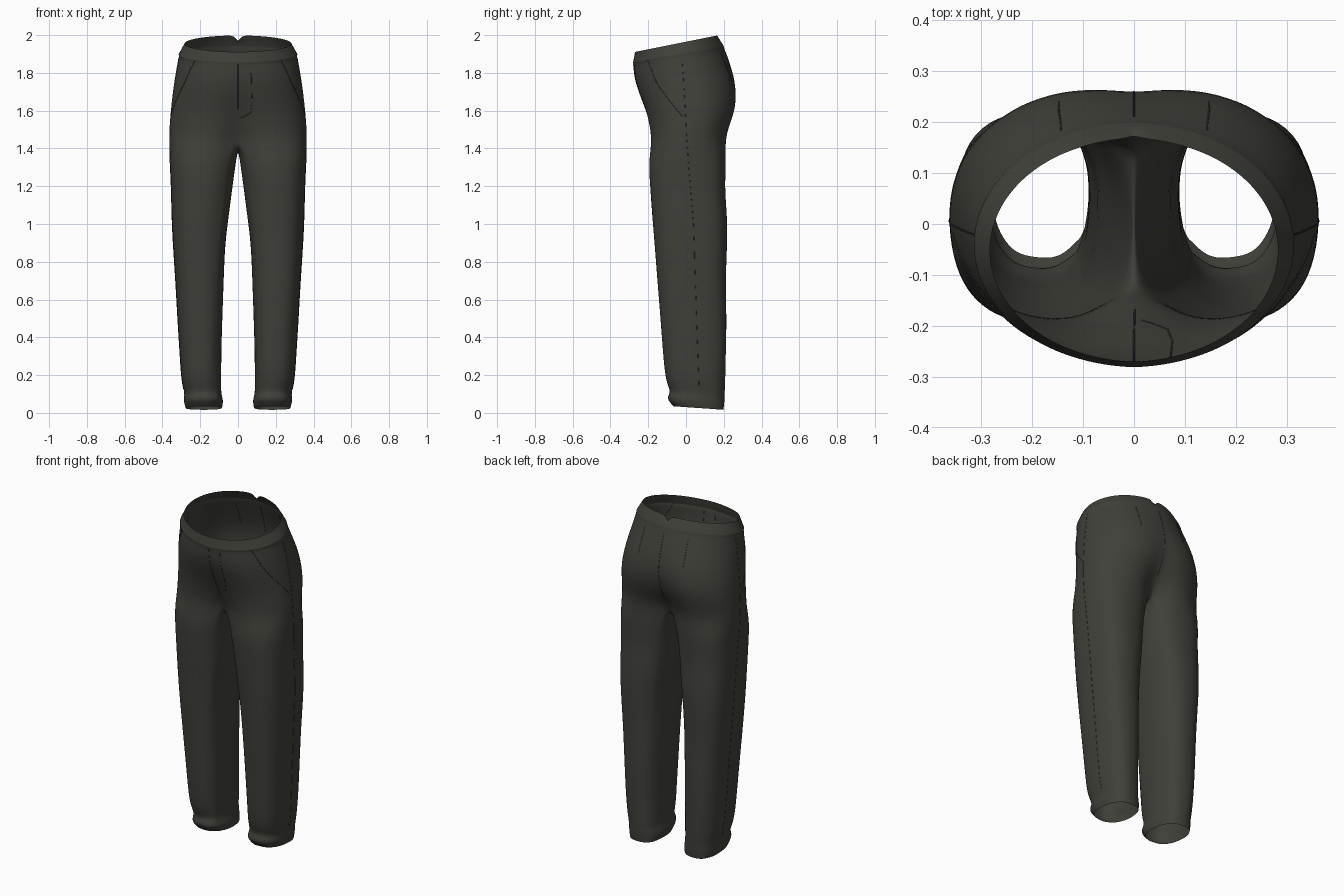
import bpy, math, random
from mathutils import Vector
from mathutils.bvhtree import BVHTree

if "Cube" in bpy.data.objects:
    bpy.data.objects.remove(bpy.data.objects["Cube"])
random.seed(4)


def make_material(name, colour):
    mat = bpy.data.materials.new(name)
    mat.use_nodes = True
    mat.diffuse_color = colour
    mat.node_tree.nodes["Principled BSDF"].inputs["Base Color"].default_value = colour
    return mat


cloth = make_material("charcoal olive cloth", (0.052, 0.052, 0.043, 1))


def power(value, exponent):
    return math.copysign(abs(value) ** exponent, value)


def oval(angle, x_in, x_out, front, back, exponent):
    """Point on a rounded cross-section; -90 degrees is the front."""
    x = (x_in + x_out) / 2 + (x_out - x_in) / 2 * power(math.cos(angle), exponent)
    y = (front + back) / 2 + (back - front) / 2 * power(math.sin(angle), exponent)
    return x, y


# Seat rows: height, half width, front, back, slope, roundness, centre crease
seat_rows = [
    (1.965, .285, -.27, .168, .2, 1, 0),
    (1.93, .304, -.276, .186, .2, 1, 0),
    (1.905, .317, -.281, .2, .18, 1, 0),
    (1.892, .314, -.277, .203, .17, 1, 0),
    (1.8, .331, -.279, .245, .1, .95, .02),
    (1.7, .346, -.257, .281, .05, .9, .05),
    (1.6, .358, -.225, .277, 0, .85, .1),
    (1.51, .364, -.207, .243, 0, .82, .2),
    (1.44, .365, -.203, .23, 0, .8, .35),
]
# Leg rows: height, inner side, outer side, front, back
leg_rows = [
    (1.34, .01, .363, -.2, .22),
    (1.2, .028, .357, -.192, .207),
    (1.05, .047, .354, -.18, .222),
    (.9, .066, .348, -.169, .22),
    (.7, .077, .335, -.153, .213),
    (.5, .084, .32, -.138, .22),
    (.3, .088, .307, -.123, .214),
    (.16, .087, .298, -.109, .21),
    (.095, .092, .28, -.078, .206),
    (.06, .076, .29, -.11, .206),
    (.02, .086, .278, -.068, .202),
]
# Columns crowd at the centre lines so that seams and the notch stay narrow
steps = [0, .02] + [k / 14 for k in range(1, 14)] + [.98, 1]
inner = 5
spread = math.radians(140)
verts, faces, rows = [], [], []


def add(x, y, z):
    verts.append((x, y, z))
    return len(verts) - 1


# Open half rings of the waistband and seat
for height, width, front, back, slope, exponent, crease in seat_rows:
    row = []
    for t in steps:
        x, y = oval(math.pi * (t - .5), -width, width, front, back, exponent)
        y *= 1 - crease * math.exp(-(x / .09) ** 2)
        if t in (0, 1):
            x = 0
        row.append(add(x, y, height + slope * y))
    rows.append(row)
# Notch in the centre back of the waistband
notch = rows[0][-1]
verts[notch] = (0, verts[notch][1] + .006, verts[notch][2] - .04)

for upper, lower in zip(rows, rows[1:]):
    for i in range(len(steps) - 1):
        faces.append((upper[i], lower[i], lower[i + 1], upper[i + 1]))

# Crotch saddle closes the last half ring along the centre plane
last = rows[-1]
start, end = Vector(verts[last[-1]]), Vector(verts[last[0]])
saddle = []
for k in range(1, inner + 1):
    s = k / (inner + 1)
    p = start.lerp(end, s)
    saddle.append(add(0, p.y, p.z - .05 * math.sin(math.pi * s)))
previous = last + saddle

# Closed rings of the leg down to the hem, slightly rumpled
angles = [spread * (2 * t - 1) for t in steps]
gap = 2 * math.pi - 2 * spread
angles += [spread + gap * k / (inner + 1) for k in range(1, inner + 1)]
for height, x_in, x_out, front, back in leg_rows:
    ring = []
    for angle in angles:
        x, y = oval(angle, x_in, x_out, front, back, .82)
        rumple = random.uniform(-.003, .003)
        slope = -.07 if height < .1 else 0
        ring.append(add(max(x + rumple, .004), y + rumple, height + slope * (y - .15)))
    count = len(ring)
    for i in range(count):
        j = (i + 1) % count
        faces.append((previous[i], ring[i], ring[j], previous[j]))
    previous = ring

mesh = bpy.data.meshes.new("trousers")
mesh.from_pydata(verts, [], faces)
mesh.materials.append(cloth)
# Keep the waist opening, notch and waistband seam crisp
crease_layer = mesh.attributes.new("crease_edge", "FLOAT", "EDGE")
top, band = set(rows[0]), set(rows[2])
for edge in mesh.edges:
    pair = set(edge.vertices)
    if pair <= top:
        crease_layer.data[edge.index].value = 1
    elif pair <= band:
        crease_layer.data[edge.index].value = .6
trousers = bpy.data.objects.new("trousers", mesh)
bpy.context.collection.objects.link(trousers)
mirror = trousers.modifiers.new("mirror", "MIRROR")
mirror.merge_threshold = .0005
smooth = trousers.modifiers.new("smooth", "SUBSURF")
smooth.levels = smooth.render_levels = 2
for polygon in mesh.polygons:
    polygon.use_smooth = True

# Seams are thin cords laid onto the cloth surface
bpy.context.view_layer.update()
surface = BVHTree.FromObject(trousers, bpy.context.evaluated_depsgraph_get())


def seam(name, path, both=False):
    for side in ((1, -1) if both else (1,)):
        curve = bpy.data.curves.new(name, "CURVE")
        curve.dimensions = "3D"
        curve.bevel_depth = .0018
        curve.bevel_resolution = 1
        points = []
        for a, b in zip(path, path[1:]):
            a, b = Vector(a), Vector(b)
            pieces = max(2, int((b - a).length / .03))
            points += [a.lerp(b, k / pieces) for k in range(pieces)]
        points.append(Vector(path[-1]))
        spline = curve.splines.new("POLY")
        spline.points.add(len(points) - 1)
        for target, p in zip(spline.points, points):
            spot = surface.find_nearest(Vector((p.x * side, p.y, p.z)))[0]
            target.co = (*spot, 1)
        curve.materials.append(cloth)
        obj = bpy.data.objects.new(name, curve)
        bpy.context.collection.objects.link(obj)


seam("fly_stitching", [(.075, -.3, 1.84), (.075, -.28, 1.63), (.06, -.26, 1.57), (.01, -.24, 1.54)])
seam("front_centre_seam", [(0, -.3, 1.84), (0, -.2, 1.5)])
seam("back_centre_seam", [(0, .21, 1.91), (0, .3, 1.7), (0, .23, 1.5)])
seam("pocket_seam", [(.24, -.22, 1.87), (.31, -.17, 1.74), (.37, -.02, 1.57)], True)
seam("side_seam", [(.34, -.02, 1.88), (.38, 0, 1.5), (.37, .04, 1), (.32, .07, .12)], True)
seam("back_dart", [(.15, .2, 1.91), (.16, .28, 1.77)], True)
